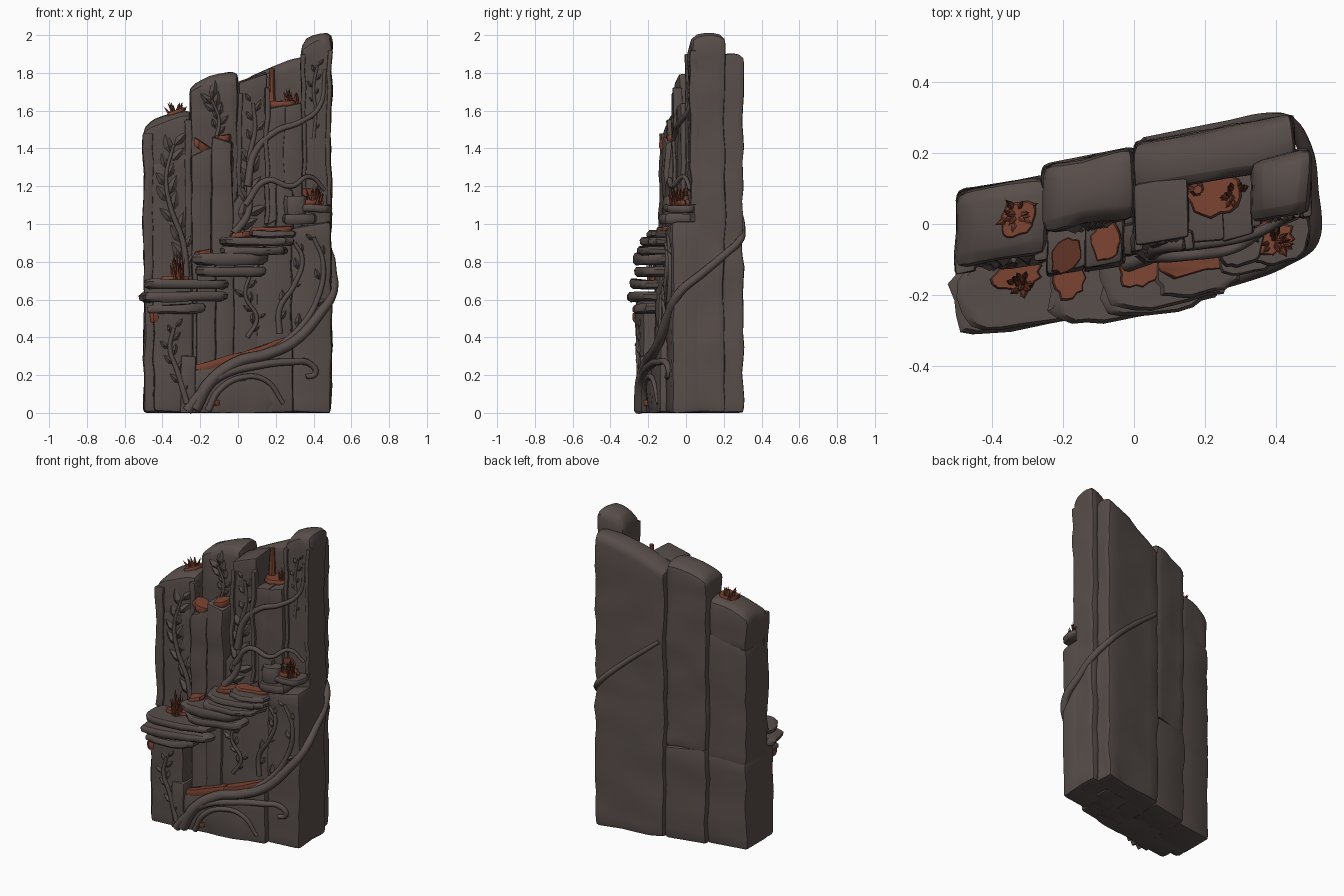
import bpy, bmesh, math, random
from mathutils import Vector, noise

if "Cube" in bpy.data.objects:
    bpy.data.objects.remove(bpy.data.objects["Cube"])

random.seed(4)
SKEW = 0.18  # the whole wall runs diagonally: y = s + SKEW * x


def material(name, rgb):
    m = bpy.data.materials.new(name)
    m.diffuse_color = (*rgb, 1)
    m.use_nodes = True
    m.node_tree.nodes["Principled BSDF"].inputs["Base Color"].default_value = m.diffuse_color
    return m


STONE = material("grey_brown_stone", (0.098, 0.076, 0.069))
RUST = material("rust_moss", (0.2, 0.058, 0.032))
CORAL = material("dark_coral", (0.15, 0.038, 0.02))


def finish(bm, name, mat, rough=0.006, angle=35):
    for v in bm.verts:
        v.co += noise.noise_vector(v.co * 8) * rough
        v.co.y += SKEW * v.co.x
        v.co.z = max(v.co.z, 0)
    bmesh.ops.recalc_face_normals(bm, faces=bm.faces)
    me = bpy.data.meshes.new(name)
    bm.to_mesh(me)
    bm.free()
    ob = bpy.data.objects.new(name, me)
    bpy.context.collection.objects.link(ob)
    me.materials.append(mat)
    bpy.context.view_layer.objects.active = ob
    bpy.ops.object.select_all(action='DESELECT')
    ob.select_set(True)
    bpy.ops.object.shade_smooth_by_angle(angle=math.radians(angle))
    return ob


def block(name, x0, x1, s0, s1, z0, zl, zr, bev=0.018, crown=0.0):
    """Chipped stone column, top sloping from zl (left) to zr (right), worn round by crown."""
    bm = bmesh.new()
    for v in bmesh.ops.create_cube(bm, size=1)['verts']:
        right, back, up = v.co.x > 0, v.co.y > 0, v.co.z > 0
        top = zr if right else zl
        v.co = (x1 if right else x0, s1 if back else s0, top if up else z0)
    bmesh.ops.bevel(bm, geom=bm.edges[:], offset=bev, segments=2, profile=0.6, affect='EDGES')
    z = z0 + 0.07
    while z < min(zl, zr) - 0.04:
        bmesh.ops.bisect_plane(bm, geom=bm.verts[:] + bm.edges[:] + bm.faces[:],
                               plane_co=(0, 0, z), plane_no=(0, 0, 1))
        z += 0.07
    if crown:
        for lo, hi, axis in ((x0, x1, (1, 0, 0)), (s0, s1, (0, 1, 0))):
            for f in (.2, .4, .6, .8):
                bmesh.ops.bisect_plane(bm, geom=bm.verts[:] + bm.edges[:] + bm.faces[:],
                                       plane_co=Vector(axis) * (lo + (hi - lo) * f), plane_no=axis)
        for v in bm.verts:
            top = zl + (zr - zl) * (v.co.x - x0) / (x1 - x0)
            if v.co.z > top - 0.05:
                p = 2 * (v.co.x - x0) / (x1 - x0) - 1
                q = 2 * (v.co.y - s0) / (s1 - s0) - 1
                v.co.z -= crown * (abs(p) ** 3 + abs(q) ** 3) / 2
    return finish(bm, name, STONE, 0.012)


def slab(name, x0, x1, s0, s1, z0, z1, mat=STONE, power=0.65, n=26, slope=0.0, ragged=0.06):
    """Flat ledge stone with a worn outline, optionally sloping along x."""
    bm = bmesh.new()
    cx, cs, rx, rs = (x0 + x1) / 2, (s0 + s1) / 2, (x1 - x0) / 2, (s1 - s0) / 2
    jit = [random.uniform(1.03 - 2 * ragged, 1.03) for _ in range(n)]
    rings = []
    for f, t in ((0.86, 0), (0.98, 0.25), (1, 0.7), (0.92, 1)):
        ring = []
        for i in range(n):
            a = 2 * math.pi * i / n
            c, s = math.cos(a), math.sin(a)
            px = math.copysign(abs(c) ** power, c) * f * jit[i]
            ps = math.copysign(abs(s) ** power, s) * f * jit[i]
            ring.append(bm.verts.new((cx + px * rx, cs + ps * rs, z0 + (z1 - z0) * t + slope * px * rx)))
        rings.append(ring)
    for a, b in zip(rings, rings[1:]):
        for i in range(n):
            bm.faces.new((a[i], a[(i + 1) % n], b[(i + 1) % n], b[i]))
    bm.faces.new(rings[0])
    bm.faces.new(rings[-1])
    return finish(bm, name, mat, 0.01, 45)


def vine(name, pts, r0=0.016, r1=0.008, leaves=0, size=0.1):
    """Tapered stem through (x, s, z) points, with carved leaves on alternating sides."""
    cu = bpy.data.curves.new(name, 'CURVE')
    cu.dimensions = '3D'
    cu.bevel_depth, cu.bevel_resolution, cu.use_fill_caps = 1, 2, True
    sp = cu.splines.new('BEZIER')
    sp.resolution_u = 7
    sp.bezier_points.add(len(pts) - 1)
    for i, (bp, (x, s, z)) in enumerate(zip(sp.bezier_points, pts)):
        bp.co = (x, s + SKEW * x, z)
        bp.radius = r0 + (r1 - r0) * i / (len(pts) - 1)
        bp.handle_left_type = bp.handle_right_type = 'AUTO'
    ob = bpy.data.objects.new(name, cu)
    bpy.context.collection.objects.link(ob)
    cu.materials.append(STONE)
    bpy.ops.object.select_all(action='DESELECT')
    bpy.context.view_layer.objects.active = ob
    ob.select_set(True)
    bpy.ops.object.convert(target='MESH')
    bpy.ops.object.shade_smooth_by_angle(angle=math.radians(60))
    if not leaves:
        return
    bm = bmesh.new()
    for k in range(leaves):
        f = (k + 0.7) / leaves * (len(pts) - 1)
        i = min(int(f), len(pts) - 2)
        a, b = Vector(pts[i]), Vector(pts[i + 1])
        p, d = a.lerp(b, f - i), b - a
        ang = math.atan2(d.z, d.x) + (0.5 if k % 2 else -0.5)
        u = Vector((math.cos(ang), 0, math.sin(ang)))
        w = Vector((-u.z, 0, u.x))
        out = Vector((0, -0.013, 0))
        rim = [p, p + u * size * .35 + w * size * .22, p + u * size * .7 + w * size * .16,
               p + u * size, p + u * size * .7 - w * size * .16, p + u * size * .35 - w * size * .22]
        base = [bm.verts.new(q - out) for q in rim]
        mid = bm.verts.new(p + u * size * 0.45 + out)
        for j in range(6):
            bm.faces.new((base[j], base[(j + 1) % 6], mid))
        bm.faces.new(base)
    finish(bm, name + "_leaves", STONE, 0, 20)


def coral(name, x, y, z, h, n=14, spread=0.05, mat=CORAL):
    """Tuft of pointed branches at world (x, y, z)."""
    bm = bmesh.new()
    for k in range(n):
        a, t = random.uniform(0, 6.28), random.uniform(0.1, 1)
        foot = Vector((x + math.cos(a) * spread * t * .6, y - SKEW * x + math.sin(a) * spread * t * .6, z - .01))
        tip = foot + Vector((math.cos(a) * spread * .4, math.sin(a) * spread * .4, h * (1.15 - .6 * t)))
        ring = [bm.verts.new(foot + Vector((math.cos(q * 1.257), math.sin(q * 1.257), 0)) * 0.012) for q in range(5)]
        top = bm.verts.new(tip)
        for q in range(5):
            bm.faces.new((ring[q], ring[(q + 1) % 5], top))
        bm.faces.new(ring)
    finish(bm, name, mat, 0.008, 30)


# Rear columns, the left two broken by cracks
block("left_column_foot", -.5, -.25, -.04, .18, 0, .56, .6)
block("left_column_middle", -.5, -.25, -.04, .18, .55, 1.3, 1.38)
block("left_column_head", -.5, -.25, -.035, .178, 1.29, 1.54, 1.62, .03, .05)
block("rear_column_foot", -.255, .003, .0, .21, 0, .62, .6)
block("rear_column_head", -.255, .003, .02, .21, .6, 1.75, 1.82, .03, .05)
block("rear_right_column", 0, .45, .08, .228, 0, 1.76, 1.93, .028, .05)
block("tall_right_column", .335, .495, -.055, .12, 0, 1.97, 2.03, .03, .06)

# Front columns: x0, x1, front, back, left top, right top
for i, c in enumerate([(-.245, -.14, -.1, .03, 1.36, 1.41), (-.14, -.03, -.105, .03, 1.47, 1.44),
                       (.0, .155, -.06, .11, 1.75, 1.8), (-.035, .035, -.085, .0, 1.1, 1.2),
                       (.15, .25, -.085, .1, 1.61, 1.63), (.24, .34, -.09, .1, 1.62, 1.64),
                       (.13, .2, -.115, .0, .98, 1.02), (.2, .29, -.125, .0, 1.22, 1.18),
                       (-.22, -.12, -.13, .0, .78, .78), (-.12, -.02, -.14, .0, .83, .83),
                       (-.03, .12, -.125, .0, .88, .9), (.1, .28, -.13, .0, .9, .9)]):
    block(f"front_column_{i}", *c[:4], 0, *c[4:], bev=.014)

# Lower piers and plinth
block("left_pier_side", -.5, -.4, -.115, 0, 0, .62, .62, .03)
block("left_pier", -.45, -.235, -.188, 0, 0, .62, .62, .025)
block("left_pier_strip", -.3, -.22, -.2, -.05, 0, .3, .3, .012)
block("plinth_left", -.24, .03, -.19, 0, 0, .22, .3)
block("plinth_right", .02, .29, -.19, 0, 0, .29, .39)
block("right_pier", .28, .495, -.16, 0, 0, .98, 1.02, .025)
slab("arch_stone", -.13, .22, -.203, -.1, .0, .17, power=.8)

# Stepped ledges: x0, x1, front, back, z0, z1
for i, c in enumerate([(-.5, -.04, -.24, .0, .655, .705), (-.53, -.05, -.25, 0, .59, .64),
                       (-.49, -.17, -.22, 0, .525, .575), (-.24, .17, -.27, -.03, .785, .845),
                       (-.23, .16, -.25, -.03, .725, .775), (-.1, .31, -.25, -.03, .885, .93),
                       (-.1, .26, -.27, -.03, .835, .88), (.06, .32, -.235, -.03, .93, .965),
                       (.23, .42, -.2, -.03, 1.0, 1.05), (.33, .5, -.19, -.03, 1.06, 1.1),
                       (.24, .37, -.175, -.03, 1.04, 1.15)]):
    slab(f"ledge_{i}", *c)

# Raised edge strips framing the carved panels
for i, (x0, x1, s, z0, z1) in enumerate([(-.5, -.45, -.05, .7, 1.48), (-.28, -.245, -.05, .7, 1.55),
                                         (-.005, .02, -.075, .95, 1.7), (.14, .165, -.1, 1.0, 1.72),
                                         (.335, .36, -.065, 1.1, 1.9), (.47, .495, -.065, 1.1, 1.92)]):
    block(f"panel_edge_{i}", x0, x1, s, s + .05, z0, z1, z1, .008)

# Big root climbing around the right side to the back
vine("main_root", [(-.23, -.2, .02), (-.15, -.21, .16), (0, -.205, .27), (.15, -.205, .31), (.3, -.195, .38),
                   (.43, -.17, .52), (.5, -.13, .63), (.5, .01, .75), (.485, .12, .84),
                   (.435, .21, .92), (.4, .225, .96), (.25, .228, 1.1), (.03, .225, 1.28)], .034, .015)
vine("second_root", [(-.27, -.2, .01), (-.2, -.21, .1), (-.08, -.215, .2), (.1, -.21, .25), (.28, -.195, .27),
                     (.38, -.17, .26), (.41, -.165, .21), (.36, -.165, .19)], .026, .014)
vine("arch_root", [(-.16, -.19, .01), (-.1, -.2, .12), (.03, -.205, .19), (.15, -.2, .17), (.24, -.19, .05)], .018, .012)
vine("rising_root", [(.12, -.2, .3), (.3, -.175, .42), (.42, -.165, .6), (.45, -.165, .8), (.4, -.165, .93)], .02, .01, 6, .09)

# Carved vines on the panels
vine("left_vine", [(-.27, -.05, .72), (-.29, -.05, .9), (-.36, -.05, 1.1), (-.38, -.045, 1.25), (-.34, -.04, 1.42)], .018, .008, 15, .13)
vine("left_low_vine", [(-.27, -.2, .05), (-.32, -.19, .22), (-.36, -.19, .34), (-.34, -.19, .45)], .016, .01, 9, .1)
vine("rear_vine", [(-.12, .015, 1.44), (-.1, .015, 1.55), (-.14, .015, 1.66)], .01, .007, 9, .11)
vine("centre_vine", [(-.02, -.11, .95), (.05, -.1, 1.05), (.06, -.08, 1.2), (.06, -.065, 1.35), (.09, -.06, 1.5), (.08, -.06, 1.64)], .022, .009, 14, .12)
vine("branch_vine", [(.05, -.09, 1.2), (.09, -.08, 1.38), (.2, -.09, 1.49), (.33, -.09, 1.54), (.43, -.06, 1.62), (.46, -.055, 1.82)], .022, .01)
vine("looping_vine", [(.04, -.1, 1.1), (.15, -.115, 1.23), (.28, -.12, 1.2), (.38, -.08, 1.25), (.46, -.06, 1.18)], .018, .01)
vine("tall_column_vine", [(.4, -.055, 1.45), (.41, -.055, 1.6), (.4, -.055, 1.72), (.42, -.055, 1.84)], .01, .007, 9, .08)
vine("recess_vine", [(.05, -.13, .4), (.1, -.13, .5), (.04, -.13, .62), (.07, -.13, .75)], .012, .008, 9, .09)
vine("pier_vine", [(.22, -.135, .42), (.22, -.135, .55), (.3, -.16, .68), (.34, -.16, .82), (.3, -.16, .9)], .016, .01, 6, .09)

# Rust growth lying on the ledges; last value is the slope along x
for i, c in enumerate([(-.39, -.27, .02, .13, 1.57, 1.605, .3), (-.4, -.26, -.13, -.04, .69, .725, 0),
                       (-.245, -.15, -.105, .0, 1.39, 1.44, -.7), (-.13, -.03, -.095, .03, 1.44, 1.475, .1),
                       (.15, .31, -.03, .12, 1.615, 1.65, .1), (-.05, .08, -.19, -.07, .925, .955, .1),
                       (.06, .3, -.18, -.08, .955, .985, .05), (-.23, -.13, -.19, -.06, .83, .865, .2),
                       (-.47, -.41, -.2, -.11, .48, .53, 0), (-.14, -.1, -.205, -.15, .04, .07, 0),
                       (.3, .46, -.16, -.05, 1.09, 1.125, 0), (.28, .4, -.08, -.04, 1.15, 1.19, 0)]):
    slab(f"rust_patch_{i}", *c[:6], mat=RUST, power=.95, n=18, slope=c[6], ragged=.12)
slab("rust_plinth_left", -.24, .03, -.196, -.1, .235, .29, RUST, .7, 24, .3, .05)
slab("rust_plinth_right", 0, .29, -.196, -.1, .315, .365, RUST, .7, 24, .32, .05)

# Pointed rust growth in the upper gap
bm = bmesh.new()
bmesh.ops.create_cone(bm, cap_ends=True, segments=7, radius1=.022, radius2=.012, depth=.2)
for v in bm.verts:
    v.co += Vector((.18, .065, 1.72))
finish(bm, "rust_spike", RUST)

# Coral tufts
coral("ledge_coral", -.32, -.17, .71, .15)
coral("column_coral", -.33, .03, 1.6, .06, 14, .07, RUST)
coral("right_coral", .4, -.05, 1.11, .11, 20, .06)
coral("top_coral", .28, .08, 1.64, .09)
